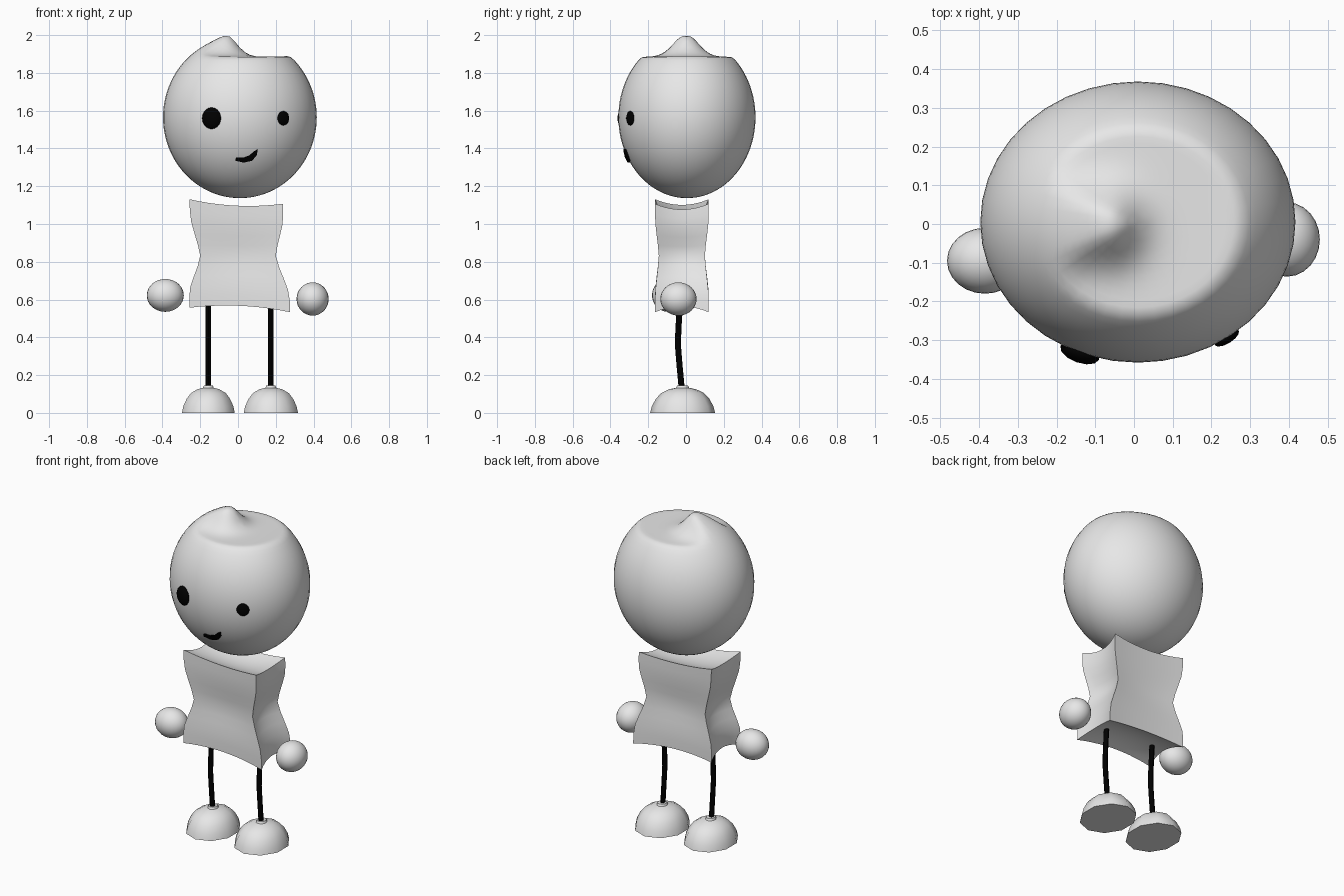
import bpy, bmesh, math
from mathutils import Vector

if "Cube" in bpy.data.objects:
    bpy.data.objects.remove(bpy.data.objects["Cube"])


def material(name, c):
    m = bpy.data.materials.new(name)
    m.diffuse_color = (c, c, c, 1)
    m.use_nodes = True
    m.node_tree.nodes["Principled BSDF"].inputs["Base Color"].default_value = m.diffuse_color
    return m


GREY = material("light grey", 0.8)
BLACK = material("black", 0.0)


def finish(bm, name, mat, angle=40):
    bmesh.ops.recalc_face_normals(bm, faces=bm.faces)
    me = bpy.data.meshes.new(name)
    bm.to_mesh(me)
    bm.free()
    me.materials.append(mat)
    ob = bpy.data.objects.new(name, me)
    bpy.context.collection.objects.link(ob)
    bpy.ops.object.select_all(action='DESELECT')
    ob.select_set(True)
    bpy.context.view_layer.objects.active = ob
    bpy.ops.object.shade_smooth_by_angle(angle=math.radians(angle))
    return ob


def ball(name, centre, radii, mat, seg=24, rings=16, turn=0.0, shape=None):
    bm = bmesh.new()
    bmesh.ops.create_uvsphere(bm, u_segments=seg, v_segments=rings, radius=1)
    ct, st = math.cos(turn), math.sin(turn)
    for v in bm.verts:
        x, y, z = (a * r for a, r in zip(v.co, radii))
        v.co = Vector((x * ct - y * st, x * st + y * ct, z)) + Vector(centre)
        if shape:
            shape(v.co)
    return finish(bm, name, mat)


def lathe(bm, rings, seg, start=0.0):
    """Skin rings given as (x, y, z, radius_x, radius_y) and cap both ends."""
    loops = []
    for x, y, z, rx, ry in rings:
        loops.append([bm.verts.new((x + rx * math.cos(start + k * math.tau / seg),
                                    y + ry * math.sin(start + k * math.tau / seg), z))
                      for k in range(seg)])
    for a, b in zip(loops, loops[1:]):
        for k in range(seg):
            j = (k + 1) % seg
            bm.faces.new((a[k], a[j], b[j], b[k]))
    bm.faces.new(loops[0])
    bm.faces.new(loops[-1])


# Head: egg shape, its top pressed down except for a small curled peak
HC, HR = (0.01, 0.005, 1.565), (0.407, 0.363, 0.428)


def press_top(co):
    if co.z < 1.75:
        return
    dx = max(0.0, co.x + 0.07) / 0.085
    dy = co.y / 0.09
    cap = 1.885 + 0.12 * math.exp(-dx * dx - dy * dy) + 0.15 * max(0, co.x - 0.1) ** 2
    z = co.z + 0.012 * math.exp(-((co.x + 0.07) / 0.06) ** 2 - dy * dy)
    k = 0.015
    h = max(k - abs(z - cap), 0) / k
    co.z = min(z, cap) - h * h * k / 4


ball("head", HC, HR, GREY, 40, 48, shape=press_top)


def head_front(x, z):
    q = 1 - ((x - HC[0]) / HR[0]) ** 2 - ((z - HC[2]) / HR[2]) ** 2
    return HC[1] - HR[1] * math.sqrt(max(q, 0))


# Eyes: flattened discs following the head
for side, x, rx, rz, depth in (("left", -0.14, 0.053, 0.057, 0.026),
                               ("right", 0.24, 0.036, 0.038, 0.014)):
    y = head_front(x, 1.56)
    turn = math.atan2((x - HC[0]) / HR[0] ** 2, -(y - HC[1]) / HR[1] ** 2)
    ball(side + "_eye", (x, y, 1.56), (rx, depth, rz), BLACK, 12, 10, turn)

# Mouth: lopsided smile standing slightly proud of the head
smile = [(-0.015, 1.335), (0.03, 1.325), (0.075, 1.335), (0.1, 1.365), (0.105, 1.397),
         (0.085, 1.385), (0.06, 1.363), (0.03, 1.352), (-0.01, 1.352)]
bm = bmesh.new()
front = [bm.verts.new((x, head_front(x, z) - 0.014, z)) for x, z in smile]
back = [bm.verts.new((x, head_front(x, z) + 0.01, z)) for x, z in smile]
bm.faces.new(front)
bm.faces.new(back)
for i in range(len(smile)):
    j = (i + 1) % len(smile)
    bm.faces.new((front[i], front[j], back[j], back[i]))
bmesh.ops.triangulate(bm, faces=[f for f in bm.faces if len(f.verts) > 4])
finish(bm, "mouth", BLACK)

# Torso: a box pinched at the waist, with hollow faces and flared corners
bm = bmesh.new()
bmesh.ops.create_cube(bm, size=2)
bmesh.ops.subdivide_edges(bm, edges=bm.edges, cuts=9, use_grid_fill=True)
for v in bm.verts:
    u, t, w = v.co
    flare = min(1.0, abs(w) * 1.4)
    flare = flare * flare * (3 - 2 * flare) * 0.5 + flare * 0.5
    half_x = 0.2 + (0.047 if w > 0 else 0.066) * flare - 0.025 * (1 - t * t)
    half_y = 0.122 + 0.02 * flare - 0.012 * (1 - u * u)
    half_z = 0.235 + 0.022 * u * u + 0.03 * t * t
    v.co = (u * half_x + 0.01 * (1 if w < 0 else -1) * abs(w), t * half_y - 0.022,
            0.832 + w * half_z - 0.012 * u * abs(w))
finish(bm, "torso", GREY)

# Hands: floating balls beside the hips
ball("left_hand", (-0.385, -0.095, 0.622), (0.098, 0.085, 0.087), GREY)
ball("right_hand", (0.395, -0.04, 0.603), (0.085, 0.096, 0.088), GREY)

# Legs and feet
for side, x, rx in (("left", -0.157, 0.147), ("right", 0.174, 0.151)):
    bm = bmesh.new()
    path = [(0.12, -0.022), (0.25, -0.034), (0.36, -0.043), (0.45, -0.04), (0.6, -0.03)]
    lathe(bm, [(x, y, z, 0.014, 0.016) for z, y in path], 8)
    finish(bm, side + "_leg", BLACK, 50)

    bm = bmesh.new()
    profile = [(0, 1), (0.035, 0.95), (0.075, 0.82), (0.105, 0.66), (0.125, 0.42),
               (0.133, 0.2), (0.145, 0.17)]
    lathe(bm, [(x, -0.018, z, rx * f, 0.172 * f) for z, f in profile], 10, math.pi / 2)
    finish(bm, side + "_foot", GREY, 50)
